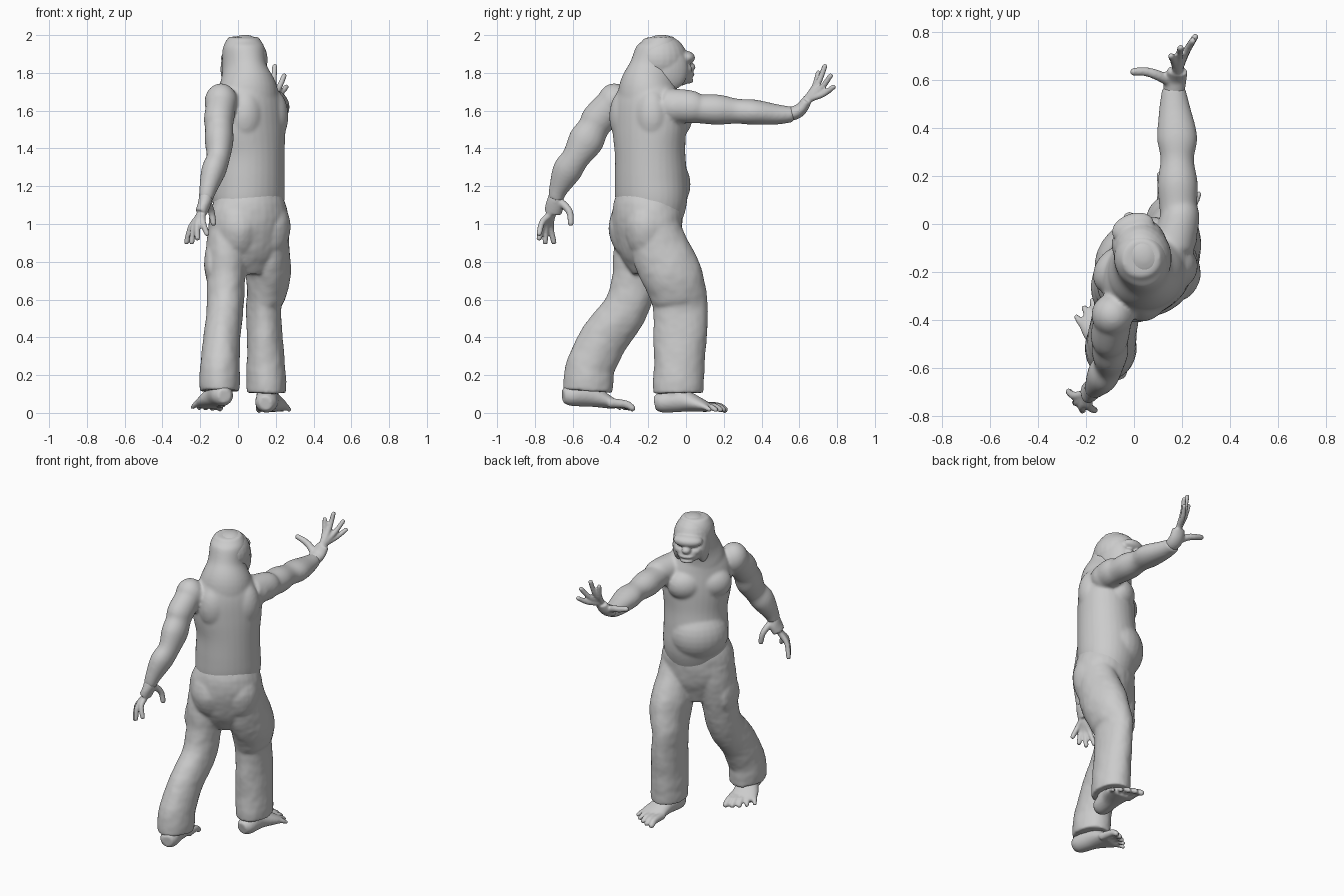
import bpy, bmesh, math
from mathutils import Matrix, Vector

cube = bpy.data.objects.get("Cube")
if cube:
    bpy.data.objects.remove(cube, do_unlink=True)


def frame(location, yaw, tilt=0):
    """Local space for a body part: x sideways, y forwards."""
    return (Matrix.Translation(location)
            @ Matrix.Rotation(math.radians(yaw), 4, 'Z')
            @ Matrix.Rotation(math.radians(tilt), 4, 'X'))


WORLD = Matrix.Identity(4)


def spline(p0, p1, p2, p3, t):
    """Smooth interpolation between two neighbouring sections."""
    return [0.5 * (2 * b + (c - a) * t + (2 * a - 5 * b + 4 * c - d) * t * t
                   + (3 * b - a - 3 * c + d) * t ** 3)
            for a, b, c, d in zip(p0, p1, p2, p3)]


def tube(bm, sections, side=(1, 0, 0), space=WORLD, sides=32, steps=5):
    """Loft elliptical sections (x, y, z, half width, half depth)."""
    padded = [sections[0]] + list(sections) + [sections[-1]]
    dense = [spline(*padded[i:i + 4], k / steps)
             for i in range(len(sections) - 1) for k in range(steps)]
    dense.append(sections[-1])
    centres = [Vector(s[:3]) for s in dense]
    side = Vector(side).normalized()
    if abs((centres[-1] - centres[0]).normalized().dot(side)) > 0.8:
        side = Vector((0, 0, 1))
    rings = []
    for i, (c, s) in enumerate(zip(centres, dense)):
        tangent = centres[min(i + 1, len(centres) - 1)] - centres[max(i - 1, 0)]
        tangent.normalize()
        across = (side - tangent * side.dot(tangent)).normalized()
        deep = tangent.cross(across)
        ring = []
        for k in range(sides):
            angle = math.tau * k / sides
            point = c + across * s[3] * math.cos(angle) + deep * s[4] * math.sin(angle)
            ring.append(bm.verts.new(space @ point))
        rings.append(ring)
    for low, high in zip(rings, rings[1:]):
        for k in range(sides):
            n = (k + 1) % sides
            bm.faces.new((low[k], low[n], high[n], high[k]))
    bm.faces.new(rings[0][::-1])
    bm.faces.new(rings[-1])


def ball(bm, centre, radii, space=WORLD):
    matrix = space @ Matrix.Translation(centre) @ Matrix.Diagonal((*radii, 1))
    bmesh.ops.create_uvsphere(bm, u_segments=24, v_segments=14, radius=1, matrix=matrix)


def pair(bm, centre, radii, space):
    x, y, z = centre
    for sign in (-1, 1):
        ball(bm, (sign * x, y, z), radii, space)


def digit(bm, points, radius, space=WORLD):
    """A finger or toe that tapers to a rounded tip."""
    last = len(points) - 1
    tube(bm, [(*p, radius * (1 - 0.3 * i / last), radius * (1 - 0.3 * i / last))
              for i, p in enumerate(points)], space=space, sides=12)
    ball(bm, points[-1], [radius * 0.7] * 3, space)


def finish(name, bm, voxel, relaxing, folds=0):
    """Fuse the overlapping masses into one smooth skin."""
    bmesh.ops.recalc_face_normals(bm, faces=bm.faces)
    mesh = bpy.data.meshes.new(name)
    bm.to_mesh(mesh)
    bm.free()
    obj = bpy.data.objects.new(name, mesh)
    bpy.context.collection.objects.link(obj)
    fuse = obj.modifiers.new("Fuse", 'REMESH')
    fuse.mode = 'VOXEL'
    fuse.voxel_size = voxel
    fuse.use_smooth_shade = True
    relax = obj.modifiers.new("Relax", 'SMOOTH')
    relax.factor = 0.5
    relax.iterations = relaxing
    if folds:
        noise = bpy.data.textures.new("cloth_folds", 'CLOUDS')
        noise.noise_scale = 0.15
        wrinkle = obj.modifiers.new("Folds", 'DISPLACE')
        wrinkle.texture = noise
        wrinkle.strength = folds


# Torso, twisted towards the rear arm
body = bmesh.new()
chest = frame((.055, -.195, 0), 45)
tube(body, [(.05, -.2, 1.0, .18, .15), (.055, -.185, 1.12, .2, .18),
            (.055, -.185, 1.24, .198, .185), (.06, -.19, 1.37, .195, .178),
            (.057, -.195, 1.5, .212, .175), (.055, -.2, 1.62, .208, .165),
            (.05, -.19, 1.7, .17, .15), (.04, -.17, 1.78, .115, .12)], side=(1, 1, 0))
ball(body, (0, .08, 1.21), (.18, .145, .17), chest)
pair(body, (.085, .09, 1.55), (.115, .09, .1), chest)
pair(body, (.09, -.075, 1.57), (.1, .09, .15), chest)

# Long hair running over the crown and down into the shoulders
tube(body, [(.03, -.145, 1.99, .08, .075), (.03, -.145, 1.93, .11, .118),
            (.035, -.17, 1.82, .115, .135), (.05, -.2, 1.71, .16, .155),
            (.055, -.21, 1.58, .165, .15)], side=(1, .5, 0))

# Arm stretched forwards
ball(body, (.175, -.05, 1.62), (.09, .1, .09))
tube(body, [(.16, -.1, 1.63, .09, .09), (.19, .02, 1.62, .083, .088),
            (.185, .07, 1.61, .079, .077), (.182, .17, 1.605, .084, .08),
            (.18, .27, 1.597, .07, .066), (.18, .36, 1.592, .084, .067),
            (.17, .48, 1.58, .066, .054), (.165, .57, 1.58, .048, .04)])

# Arm swinging back
ball(body, (-.09, -.38, 1.645), (.088, .09, .1))
tube(body, [(-.08, -.36, 1.68, .078, .075), (-.1, -.46, 1.56, .08, .09),
            (-.1, -.49, 1.51, .074, .083), (-.1, -.53, 1.44, .076, .094),
            (-.105, -.585, 1.35, .062, .074), (-.13, -.63, 1.28, .065, .078),
            (-.16, -.677, 1.18, .046, .05), (-.17, -.69, 1.13, .038, .04)])
finish("upper_body", body, .009, 10)

# Head with heavy brow and muzzle
face = bmesh.new()
head = frame((.03, -.11, 1.86), 20)
ball(face, (0, -.02, .01), (.118, .14, .132), head)
ball(face, (0, .075, -.065), (.075, .078, .064), head)
ball(face, (0, .1, .02), (.092, .06, .04), head)
ball(face, (0, .135, -.03), (.03, .034, .026), head)
ball(face, (0, .13, -.07), (.05, .033, .013), head)
ball(face, (0, .125, -.102), (.045, .033, .015), head)
pair(face, (.05, .09, -.042), (.035, .042, .032), head)
pair(face, (.075, .01, -.04), (.04, .09, .11), head)
finish("head", face, .007, 5)

# Open hand at the end of the raised arm
hand = bmesh.new()
tube(hand, [(.167, .52, 1.58, .038, .03), (.168, .57, 1.587, .046, .037),
            (.173, .61, 1.61, .047, .033), (.183, .64, 1.655, .042, .026)])
for tip in [(.155, .7, 1.8), (.195, .735, 1.835), (.245, .765, 1.785), (.255, .78, 1.725)]:
    knuckle = Vector((.18, .635, 1.65)).lerp(Vector(tip), .12)
    bend = knuckle.lerp(Vector(tip), .5) + Vector((0, .01, -.005))
    digit(hand, [(.172, .6, 1.61), knuckle, bend, tip], .02)
digit(hand, [(.16, .59, 1.6), (.1, .62, 1.635), (.05, .635, 1.65), (0, .635, 1.665)], .024)
finish("front_hand", hand, .007, 3)

# Relaxed hand of the arm swinging back
hand = bmesh.new()
tube(hand, [(-.163, -.68, 1.19, .028, .03), (-.17, -.69, 1.14, .036, .04),
            (-.18, -.695, 1.1, .034, .048), (-.195, -.705, 1.06, .032, .046)])
for tip in [(-.272, -.7, .905), (-.245, -.745, .905), (-.215, -.777, .925), (-.165, -.777, .95)]:
    knuckle = Vector((-.192, -.71, 1.07)).lerp(Vector(tip), .15)
    bend = knuckle.lerp(Vector(tip), .5) + Vector((-.01, -.012, .01))
    digit(hand, [(-.18, -.695, 1.1), knuckle, bend, tip], .021)
digit(hand, [(-.17, -.69, 1.13), (-.155, -.645, 1.1), (-.14, -.615, 1.06), (-.13, -.61, 1.005)], .023)
finish("rear_hand", hand, .007, 3)

# Trousers: hips, seat, two loose legs, side pockets
cloth = bmesh.new()
hips = frame((.055, -.2, 0), 28)
tube(cloth, [(.055, -.195, 1.17, .17, .155), (.06, -.205, 1.07, .213, .177),
             (.055, -.205, .96, .222, .17), (.055, -.2, .86, .205, .145),
             (.05, -.19, .74, .1, .09)], side=(.88, .47, 0))
pair(cloth, (.09, -.05, .98), (.12, .125, .17), hips)
legs = {
    "front": [(.16, -.17, 1.0, .105, .13), (.16, -.13, .85, .115, .155),
              (.16, -.075, .73, .118, .16), (.15, -.045, .64, .105, .153),
              (.137, -.03, .57, .093, .148), (.14, -.03, .45, .094, .144),
              (.147, -.035, .28, .101, .133), (.15, -.04, .17, .107, .132),
              (.15, -.04, .105, .103, .132)],
    "rear": [(-.05, -.23, 1.0, .105, .13), (-.06, -.25, .85, .112, .135),
             (-.065, -.27, .7, .102, .12), (-.07, -.32, .55, .097, .12),
             (-.085, -.43, .4, .097, .127), (-.095, -.5, .26, .103, .128),
             (-.097, -.515, .18, .107, .132), (-.097, -.52, .115, .102, .132)],
}
for sections in legs.values():
    tube(cloth, sections)
ball(cloth, (.16, -.155, .76), (.105, .095, .1))
ball(cloth, (.23, -.1, .75), (.045, .1, .11))
ball(cloth, (-.15, -.26, .79), (.03, .09, .11))
finish("trousers", cloth, .009, 7, folds=.012)


# Bare feet with spread toes
def foot(name, space, outer):
    bm = bmesh.new()
    tube(bm, [(0, .0, .05, .034, .037), (0, .04, .056, .058, .055),
              (0, .14, .065, .064, .06), (outer * .01, .23, .045, .08, .04),
              (outer * .01, .29, .027, .085, .023)], space=space)
    tube(bm, [(0, .1, .22, .06, .07), (0, .1, .05, .055, .07)], space=space)
    for i in range(5):
        x = outer * (-.062 + .036 * i)
        reach = .375 - .004 * i * i
        digit(bm, [(x * .8, .24, .035), (x, reach - .045, .034), (x * 1.15, reach - .01, .017)],
              .026 - .002 * i, space)
    finish(name, bm, .008, 4)


foot("front_foot", frame((.145, -.165, 0), -6), 1)
foot("rear_foot", frame((-.07, -.655, .04), 15, -5), -1)
